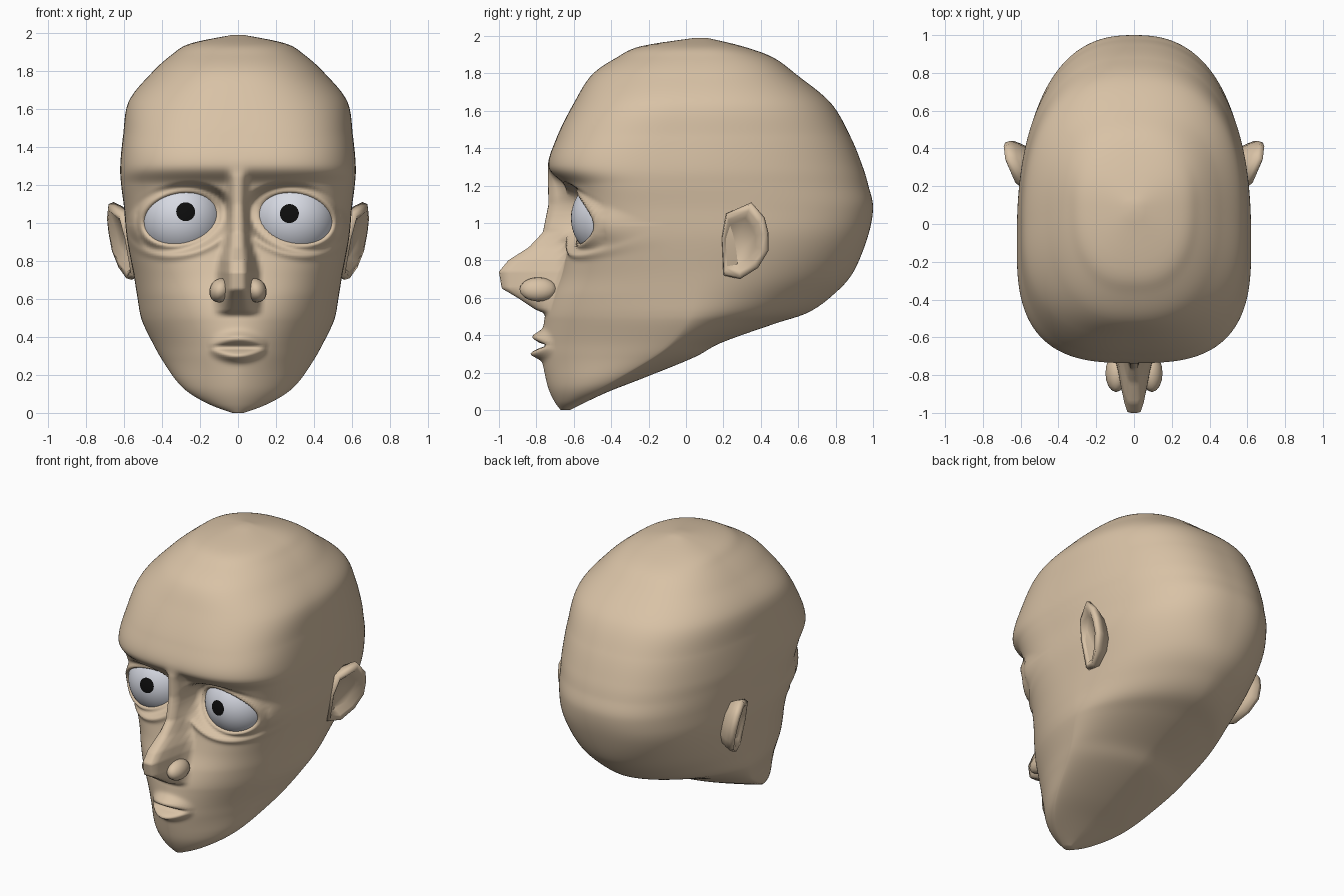
import bpy, bmesh, math
from mathutils import Vector, Matrix

if "Cube" in bpy.data.objects:
    bpy.data.objects.remove(bpy.data.objects["Cube"])


def material(name, rgb):
    m = bpy.data.materials.new(name)
    m.diffuse_color = (*rgb, 1)
    m.use_nodes = True
    m.node_tree.nodes["Principled BSDF"].inputs["Base Color"].default_value = m.diffuse_color
    return m


SKIN = material("skin", (0.69, 0.54, 0.38))
WHITE = material("eye white", (0.68, 0.70, 0.77))
BLACK = material("pupil black", (0.004, 0.004, 0.004))


def finish(name, bm, mats, mirror=False):
    bmesh.ops.recalc_face_normals(bm, faces=bm.faces)
    me = bpy.data.meshes.new(name)
    bm.to_mesh(me)
    bm.free()
    for m in mats:
        me.materials.append(m)
    for p in me.polygons:
        p.use_smooth = True
    ob = bpy.data.objects.new(name, me)
    bpy.context.collection.objects.link(ob)
    if mirror:
        ob.modifiers.new("mirror", 'MIRROR').use_mirror_merge = False
    return ob


def table(rows, z):
    """Linear interpolation of rows keyed by z."""
    if z <= rows[0][0]:
        return rows[0][1:]
    for a, b in zip(rows, rows[1:]):
        if z <= b[0]:
            t = (z - a[0]) / (b[0] - a[0])
            return [p + (q - p) * t for p, q in zip(a[1:], b[1:])]
    return rows[-1][1:]


def smooth(a, b, v):
    t = max(0, min(1, (v - a) / (b - a)))
    return t * t * (3 - 2 * t)


def spline(p0, p1, p2, p3, t):
    """Catmull-Rom curve through rows p1 and p2."""
    return [b + .5 * t * (c - a + t * (2 * a - 5 * b + 4 * c - d + t * (3 * (b - c) + d - a)))
            for a, b, c, d in zip(p0, p1, p2, p3)]


# Skull and jaw slices: z, front y, back y, half width, y of widest point
SLICES = [
    (0.00, -.67, -.62, .03, -.65), (0.04, -.70, -.54, .14, -.59),
    (0.10, -.73, -.41, .25, -.48), (0.17, -.75, -.23, .325, -.36),
    (0.28, -.77, .04, .40, -.18), (0.36, -.77, .19, .445, -.08),
    (0.46, -.76, .47, .495, .0), (0.52, -.75, .65, .515, .03),
    (0.61, -.72, .78, .53, .04), (0.73, -.67, .89, .55, .04),
    (0.92, -.625, .97, .585, .0), (1.08, -.625, 1.0, .60, -.05),
    (1.20, -.65, .975, .615, -.1), (1.30, -.735, .945, .62, -.1),
    (1.46, -.69, .88, .605, -.05), (1.64, -.60, .775, .575, .0),
    (1.79, -.505, .595, .455, .05), (1.885, -.37, .465, .35, .08),
    (1.945, -.24, .30, .25, .08), (1.99, .05, .11, .03, .08)]
# Nose: z, ridge y, half width
NOSE = [
    (.52, -.78, .09), (.60, -.90, .09), (.65, -.985, .08), (.74, -1.0, .08),
    (.80, -.95, .075), (.87, -.84, .06), (.95, -.765, .048),
    (1.1, -.735, .042), (1.28, -.74, .045)]
EYE = Vector((.295, -.39, 1.025))
EYE_R = .225


def face_detail(x, y, z):
    """Shape lids, nose and lips on the front of the head."""
    s = abs(x)
    # eyelids wrap the eyeball, the opening dips behind it
    dx, dz = s - .305, z - 1.025
    dz += .12 * dx
    d = math.hypot(dx / .2, dz / .135)
    if d < 1.9:
        drop = (s - EYE.x) ** 2 + (z - EYE.z) ** 2
        lid = EYE.y - math.sqrt(max(.244 ** 2 - drop, .003))
        lid += .09 * (1 - smooth(.78, 1.08, d))
        k = 1 - smooth(1.08, 1.42, d)
        y += (lid - y) * k
        if dz < 0:
            y -= .018 * math.exp(-((d - 1.45) / .14) ** 2)
    # lips taper towards the corners of the mouth
    fade = max(0, 1 - (s / .155) ** 2)
    y -= fade * (.055 * math.exp(-((z - .35 - .042 * fade) / .03) ** 2)
                 + .06 * math.exp(-((z - .34 + .04 * fade) / .027) ** 2))
    y += .03 * fade * math.exp(-((z - .345) / .011) ** 2)
    # nose
    if .5 < z < 1.36:
        ny, w = table(NOSE, z)
        g = 1 - smooth(.35 * w, 1.5 * w, s)
        g *= smooth(.5, .54, z) * (1 - smooth(1.24, 1.36, z))
        y += (min(ny, y) - y) * g
    return y


# Head
SIDES = 200
rows = []
ends = [SLICES[0]] + SLICES + [SLICES[-1]]
for p in zip(ends, ends[1:], ends[2:], ends[3:]):
    steps = max(5, math.ceil((p[2][0] - p[1][0]) / .011))
    rows += [spline(*p, i / steps) for i in range(steps)]
rows.append(SLICES[-1])

bm = bmesh.new()
rings = []
for z, yf, yb, w, yc in rows:
    nf = 1.7 + 1.25 * smooth(.2, 1.15, z) - .55 * smooth(1.35, 1.8, z)
    # the underside behind the jaw narrows to a soft keel
    nb = 1.6 + .85 * smooth(.4, 1.0, z)
    ring = []
    for j in range(SIDES):
        a = 2 * math.pi * j / SIDES
        c, s = math.cos(a), math.sin(a)
        n = nf if s < 0 else nb
        # superellipse in polar form, so that points stay evenly spread
        r = (abs(c) ** n + abs(s) ** n) ** (-1 / n)
        x = w * r * c
        y = yc + r * s * ((yc - yf) if s < 0 else (yb - yc))
        if s < -.15:
            y = face_detail(x, y, z)
        ring.append(bm.verts.new((x, y, z)))
    rings.append(ring)
for lo, hi in zip(rings, rings[1:]):
    for j in range(SIDES):
        k = (j + 1) % SIDES
        bm.faces.new((lo[j], lo[k], hi[k], hi[j]))
bm.faces.new(rings[0])
bm.faces.new(rings[-1])
finish("head", bm, [SKIN])

# Nostril wings
bm = bmesh.new()
bmesh.ops.create_uvsphere(bm, u_segments=16, v_segments=10, radius=1)
bmesh.ops.scale(bm, vec=(.055, .10, .065), verts=bm.verts)
bmesh.ops.rotate(bm, matrix=Matrix.Rotation(-.35, 3, 'Y'), verts=bm.verts)
bmesh.ops.translate(bm, vec=(.095, -.79, .645), verts=bm.verts)
finish("nostril_wings", bm, [SKIN], mirror=True)

# Eyeballs, with the pupil as the polar cap turned towards the gaze
for side, name, px, pz in ((1, "right_eye", .27, 1.05), (-1, "left_eye", -.275, 1.06)):
    centre = Vector((side * EYE.x, EYE.y, EYE.z))
    gx, gz = px - centre.x, pz - centre.z
    gaze = Vector((gx, -math.sqrt(EYE_R ** 2 - gx * gx - gz * gz), gz))
    bm = bmesh.new()
    bmesh.ops.create_uvsphere(bm, u_segments=32, v_segments=28, radius=EYE_R)
    for f in bm.faces:
        f.material_index = 1 if f.calc_center_median().z > EYE_R * math.cos(.22) else 0
    turn = Vector((0, 0, 1)).rotation_difference(gaze).to_matrix().to_4x4()
    bmesh.ops.transform(bm, matrix=Matrix.Translation(centre) @ turn, verts=bm.verts)
    finish(name, bm, [WHITE, BLACK])

# Ears: leaning plate with a rolled rim and a sunken bowl
OUTLINE = [(.19, .92), (.215, 1.05), (.35, 1.11), (.42, 1.03), (.44, .95),
           (.44, .85), (.385, .76), (.29, .70), (.20, .72)]
bm = bmesh.new()
loops = []
# inward scale and x offset of each loop, from the back to the bowl
for scale, dx in ((.70, -.13), (.92, -.05), (1.0, -.015), (.95, .012), (.78, .008), (.60, -.03)):
    loop = []
    for y, z in OUTLINE:
        x = .548 + .32 * (y - .2) + .18 * (z - .7) + dx
        loop.append(bm.verts.new((x, .27 + (y - .27) * scale, .9 + (z - .9) * scale)))
    loops.append(loop)
for a, b in zip(loops, loops[1:]):
    for j in range(len(a)):
        k = (j + 1) % len(a)
        bm.faces.new((a[j], a[k], b[k], b[j]))
bm.faces.new(loops[0])
bm.faces.new(loops[-1])
finish("ears", bm, [SKIN], mirror=True)
